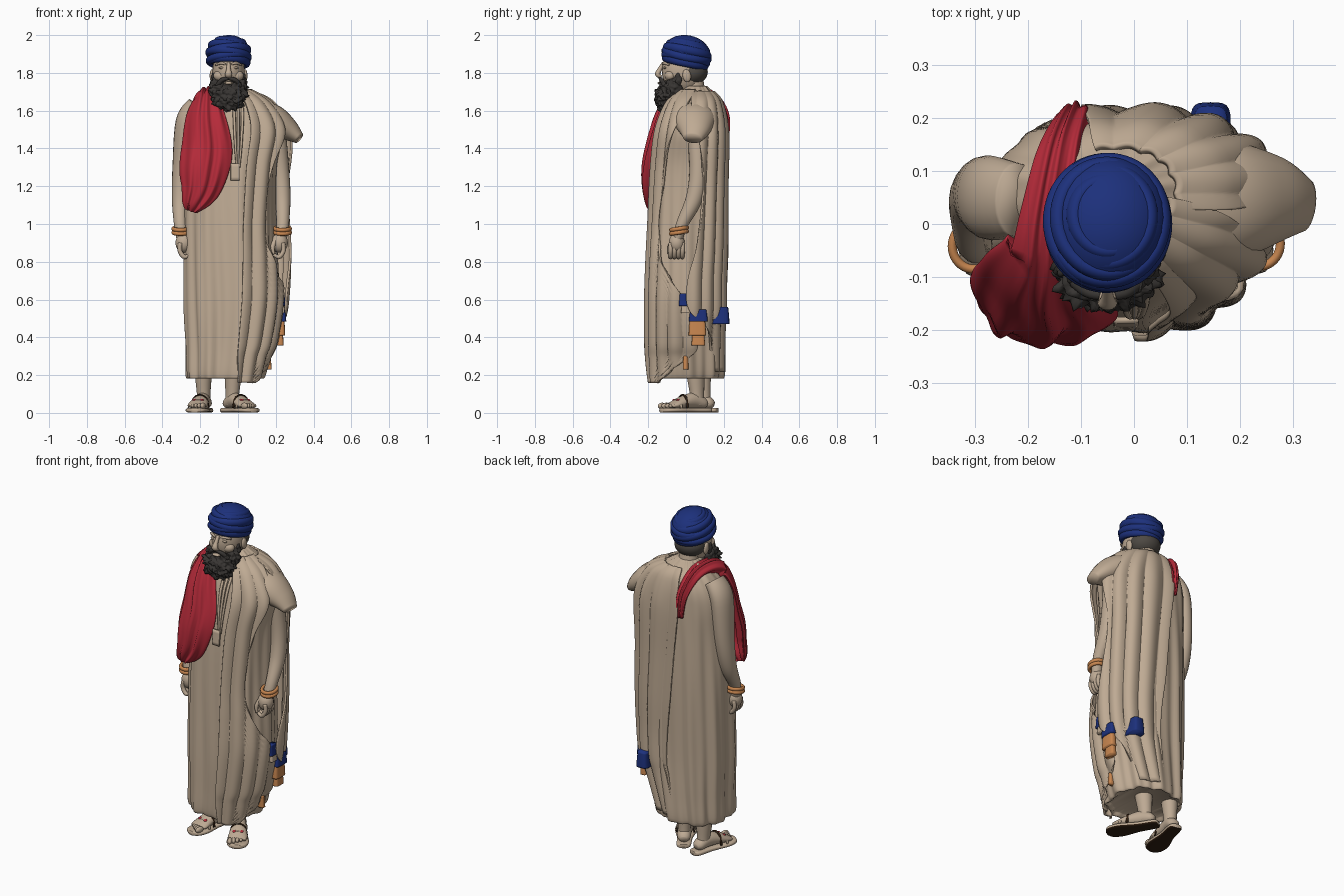
import bpy, bmesh, math
from math import sin, cos, pi, radians
from mathutils import Vector, Matrix, noise

if "Cube" in bpy.data.objects:
    bpy.data.objects.remove(bpy.data.objects["Cube"])


def material(name, rgb):
    m = bpy.data.materials.new(name)
    m.use_nodes = True
    m.diffuse_color = (*rgb, 1)
    m.node_tree.nodes["Principled BSDF"].inputs["Base Color"].default_value = (*rgb, 1)
    return m


TAN = material("tan cloth", (.52, .405, .295))
SKIN = material("skin", (.51, .4, .295))
BLUE = material("blue cloth", (.012, .03, .2))
RED = material("red cloth", (.47, .024, .042))
ORANGE = material("orange trim", (.58, .24, .08))
BEARD = material("dark beard", (.04, .036, .033))
HAIR = material("grey hair", (.075, .066, .056))
SOLE = material("dark sole", (.03, .014, .006))


def finish(name, bm, mat):
    bmesh.ops.recalc_face_normals(bm, faces=bm.faces)
    me = bpy.data.meshes.new(name)
    bm.to_mesh(me)
    bm.free()
    me.materials.append(mat)
    me.polygons.foreach_set("use_smooth", [True] * len(me.polygons))
    ob = bpy.data.objects.new(name, me)
    bpy.context.collection.objects.link(ob)
    return ob


def spline(rows, steps, loop=False):
    """Smooth interpolation through rows of numbers."""
    k, out = len(rows), []
    spans = k if loop else k - 1
    for i in range(steps if loop else steps + 1):
        s = i * spans / steps
        j = min(int(s), spans - 1)
        t = s - j
        pick = (lambda q: rows[q % k]) if loop else (lambda q: rows[max(0, min(k - 1, q))])
        out.append([.5 * (2 * b + (c - a) * t + (2 * a - 5 * b + 4 * c - d) * t * t + (3 * b - a - 3 * c + d) * t ** 3)
                    for a, b, c, d in zip(pick(j - 1), pick(j), pick(j + 1), pick(j + 2))])
    return out


def skin_rows(name, rows, mat, wrap=True, loop=False):
    """Join rows of points into a surface."""
    bm = bmesh.new()
    vs = [[bm.verts.new(p) for p in r] for r in rows]
    n = len(vs[0])
    for i in range(len(vs) if loop else len(vs) - 1):
        a, b = vs[i], vs[(i + 1) % len(vs)]
        for j in range(n if wrap else n - 1):
            k = (j + 1) % n
            bm.faces.new((a[j], a[k], b[k], b[j]))
    if wrap and not loop:
        bm.faces.new(vs[0])
        bm.faces.new(vs[-1])
    return finish(name, bm, mat)


def power(v, e):
    return math.copysign(abs(v) ** e, v)


def sweep(name, rows, mat, n=16, steps=20, ref=(1, 0, 0), loop=False, e=1, shape=None):
    """Sweep an oval along rows of (x, y, z, half width, half thickness)."""
    rows = spline(rows, steps, loop)
    pts, out, ref = [Vector(r[:3]) for r in rows], [], Vector(ref)
    for i, (c, r) in enumerate(zip(pts, rows)):
        lo, hi = (i - 1, (i + 1) % len(pts)) if loop else (max(i - 1, 0), min(i + 1, len(pts) - 1))
        t = (pts[hi] - pts[lo]).normalized()
        s = (ref - t * ref.dot(t)).normalized()
        nrm = t.cross(s)
        ring = []
        for j in range(n):
            a = 2 * pi * j / n
            p = c + s * r[3] * power(cos(a), e) + nrm * r[4] * power(sin(a), e)
            ring.append(p + shape(cos(a), sin(a), nrm, r) if shape else p)
        out.append(ring)
    return skin_rows(name, out, mat, True, loop)


def drape(name, rows, mat, fold, n=120, steps=60, sheet=False):
    """Cloth from rows of (z, cx, cy, rx, ry, start angle, end angle)."""
    out = []
    for z, cx, cy, rx, ry, a0, a1 in spline(rows, steps):
        ring = []
        for j in range(n):
            a = radians(a0 + (a1 - a0) * j / (n - 1 if sheet else n))
            f = fold(a, z)
            ring.append((cx + rx * power(cos(a), .88) + f * cos(a), cy + ry * power(sin(a), .88) + f * sin(a), z))
        out.append(ring)
    ob = skin_rows(name, out, mat, not sheet)
    if sheet:
        mod = ob.modifiers.new("thickness", "SOLIDIFY")
        mod.thickness, mod.offset = .012, 0
    return ob


def ball(name, loc, r, mat, tilt=0, rough=0, seg=24):
    bm = bmesh.new()
    bmesh.ops.create_uvsphere(bm, u_segments=seg, v_segments=seg * 2 // 3, radius=1)
    for v in bm.verts:
        d = v.co.copy()
        v.co = Vector((d.x * r[0], d.y * r[1], d.z * r[2]))
        if rough:
            v.co += d * rough * (noise.noise(v.co * 75) + abs(noise.noise(v.co * 38)))
    bmesh.ops.transform(bm, matrix=Matrix.Translation(loc) @ Matrix.Rotation(tilt, 4, "X"), verts=bm.verts)
    return finish(name, bm, mat)


def ring(name, c, rx, ry, w, t, mat, tilt=0, roll=0, steps=40):
    m = Matrix.Rotation(tilt, 3, "X") @ Matrix.Rotation(roll, 3, "Y")
    rows = []
    for i in range(12):
        p = Vector(c) + m @ Vector((rx * cos(i * pi / 6), ry * sin(i * pi / 6), 0))
        rows.append((*p, w, t))
    return sweep(name, rows, mat, 10, steps, (0, 0, 1), True)


# Long robe with soft vertical folds
def robe_fold(a, z):
    amp = .003 + .006 * max(0, min(1, 1.5 - z))
    return amp * (sin(9 * a + 2 * sin(2 * z)) + .6 * sin(19 * a + 2 * z))


drape("robe", [(z, cx, cy, rx, ry, 0, 360) for z, cx, cy, rx, ry in (
    (1.73, -.045, .05, .065, .06), (1.69, -.035, .05, .12, .095), (1.65, -.025, .05, .18, .13),
    (1.58, -.02, .045, .235, .155), (1.48, -.02, .035, .26, .17), (1.3, -.04, .02, .24, .185),
    (1, -.045, .01, .24, .195), (.6, -.04, 0, .245, .2), (.35, -.055, 0, .22, .2),
    (.19, -.07, 0, .2, .195), (.2, -.07, 0, .17, .165))], TAN, robe_fold)


# Cloak over the left shoulder: pleated front panel and back panel
def pleats(a, z):
    return .022 * min(1, max(.3, (1.75 - z) * 4)) * (abs(sin(8 * a + .5 * sin(3 * z))) - .55)


drape("cloak_front", [
    (1.71, -.03, .05, .095, .085, -80, 0), (1.64, -.02, .045, .2, .15, -76, -10),
    (1.5, -.015, .03, .28, .187, -76, -25), (1.3, -.02, .02, .25, .2, -78, -38),
    (1, -.025, .01, .24, .203, -80, -48), (.8, -.02, .005, .25, .207, -82, -36),
    (.6, -.02, 0, .255, .208, -83, -2), (.38, -.04, 0, .24, .208, -82, 14),
    (.29, -.05, 0, .215, .205, -80, 2), (.16, -.06, 0, .195, .2, -75, -42)], TAN, pleats, 90, 60, True)
drape("cloak_back", [
    (1.7, -.03, .05, .11, .095, -10, 110), (1.64, -.02, .045, .21, .145, -5, 105),
    (1.48, -.01, .03, .285, .185, 8, 105), (1.2, 0, .02, .27, .192, 18, 102),
    (.9, .005, .015, .265, .197, 10, 98), (.7, .005, .01, .26, .197, 0, 94), (.54, 0, .01, .25, .197, 2, 92),
    (.44, -.015, .005, .235, .195, 30, 92), (.22, -.06, 0, .2, .195, 48, 90)],
      TAN, pleats, 90, 50, True)
sweep("shoulder_flap", [(.08, .045, 1.57, .125, .09), (.18, .045, 1.55, .115, .085), (.265, .045, 1.5, .085, .06),
                        (.325, .035, 1.452, .05, .03)], TAN, 24, 16, (0, 1, 0))

# Tassel bands at the cloak edge
for name, c, w, t, h, mat in (
        ("front_blue_band", (.232, -.008, .6), .028, .016, .033, BLUE),
        ("front_tan_band", (.232, 0, .55), .025, .014, .022, TAN),
        ("side_blue_band", (.236, .065, .515), .047, .018, .032, BLUE),
        ("side_orange_tassel", (.228, .06, .455), .044, .02, .045, ORANGE),
        ("side_orange_tip", (.222, .065, .39), .034, .018, .032, ORANGE),
        ("low_orange_tip", (.158, -.002, .265), .014, .018, .035, ORANGE),
        ("back_blue_band", (.145, .178, .515), .05, .035, .045, BLUE)):
    x, y, z = c
    sweep(name, [(x, y, z + h, w * .9, t * .9), (x, y, z, w, t), (x, y, z - h, w * 1.05, t * 1.1)],
          mat, 20, 8, (0, 1, 0), e=.5)


# Red shawl, bundled over the right shoulder
def shawl_ridges(u, s, nrm, r):
    ridge = nrm * r[4] * .3 * s * (sin(11 * u + 1) + .5 * sin(17 * u + 9 * r[2]))
    wrap = max(0, -u) ** 2 * r[3] * .6
    return ridge + Vector((0, wrap if r[1] < -.06 else 0, 0))


sweep("red_shawl", [
    (-.105, .21, 1.44, .022, .012), (-.115, .2, 1.57, .034, .022), (-.14, .13, 1.67, .045, .028),
    (-.16, .02, 1.69, .055, .03), (-.165, -.07, 1.65, .075, .033), (-.17, -.125, 1.55, .11, .035),
    (-.165, -.165, 1.4, .135, .037), (-.18, -.185, 1.29, .132, .038), (-.2, -.188, 1.19, .108, .036),
    (-.235, -.178, 1.11, .068, .03), (-.25, -.168, 1.07, .035, .015)], RED, 72, 60, shape=shawl_ridges)

# Neck cords and chest pouch
for i in range(3):
    x = -.02 + .022 * i
    sweep("neck_cord", [(x - .005, -.03, 1.69, .006, .006), (x, -.125, 1.57, .008, .008),
                        (x * .7, -.166, 1.42, .007, .007), (x * .3, -.177, 1.3, .005, .005)], TAN, 8)
sweep("chest_pouch", [(-.015, -.182, 1.32, .024, .006), (-.015, -.189, 1.23, .024, .006)], TAN, 16, 4, e=.3)

# Arms, hands and bangles
ARMS = {
    "left": (1, [(.2, .05, 1.53, .05, .05), (.225, .065, 1.3, .045, .047), (.235, .045, 1.14, .043, .045),
                 (.237, -.02, 1.0, .033, .032), (.226, -.045, .92, .032, .027)]),
    "right": (-1, [(-.22, .045, 1.63, .05, .07), (-.275, .05, 1.54, .055, .08), (-.297, .055, 1.3, .05, .062),
                   (-.305, .03, 1.13, .045, .047), (-.305, -.03, 1.0, .034, .033), (-.293, -.05, .92, .032, .027)])}
for side, (sx, path) in ARMS.items():
    sweep(side + "_arm", path, SKIN, 20, 30)
    x, y, z = path[-1][:3]
    ball(side + "_palm", (x - .006 * sx, y - .004, .9), (.044, .042, .052), SKIN)
    for i in range(4):
        fy = y - .036 + i * .021
        fx = x - .003 * sx
        sweep(side + "_finger", [(fx + .014 * sx, fy, .9, .012, .012), (fx + .018 * sx, fy, .858, .012, .012),
                                 (fx - .006 * sx, fy - .002, .825, .012, .012), (fx - .035 * sx, fy, .84, .008, .008)],
              SKIN, 8, 10, (0, 1, 0))
    sweep(side + "_thumb", [(x - .025 * sx, y - .02, .92, .013, .013), (x - .042 * sx, y - .04, .88, .012, .012),
                            (x - .036 * sx, y - .045, .84, .007, .007)], SKIN, 8, 10, (0, 1, 0))
    for dz in (0, .02):
        ring(side + "_bangle", (x + .01 * sx, y + .008, .955 + dz), .041, .044, .011, .009, ORANGE, .15)

# Head, neck and features
hx = -.05
sweep("neck", [(hx, .055, 1.66, .06, .055), (hx, .04, 1.74, .057, .055), (hx, .02, 1.82, .06, .06)], SKIN)
ball("head", (hx, -.015, 1.81), (.086, .113, .125), SKIN)
ball("hair", (hx, .032, 1.8), (.089, .084, .068), HAIR, .2)
sweep("nose", [(hx, -.118, 1.855, .009, .008), (hx, -.138, 1.82, .012, .012), (hx, -.15, 1.792, .019, .014),
               (hx, -.13, 1.777, .014, .008)], SKIN, 12, 12)
for sx in (-1, 1):
    ball("ear", (hx + sx * .088, .004, 1.785), (.012, .022, .034), SKIN, .15)
    ball("cheek", (hx + sx * .04, -.083, 1.785), (.04, .03, .03), SKIN)
    ball("eye", (hx + sx * .038, -.112, 1.827), (.015, .008, .006), SKIN)
    sweep("brow", [(hx + sx * .016, -.123, 1.845, .005, .005), (hx + sx * .04, -.115, 1.852, .008, .007),
                   (hx + sx * .068, -.09, 1.842, .005, .005)], SKIN, 8, 10, (0, 0, 1))
    sweep("moustache", [(hx, -.136, 1.771, .008, .009), (hx + sx * .035, -.13, 1.762, .012, .011),
                        (hx + sx * .062, -.11, 1.73, .012, .012)], BEARD, 10, 12, (0, 0, 1))
    ball("side_beard", (hx + sx * .07, -.068, 1.715), (.026, .036, .055), BEARD, 0, .016, 36)
    ball("sideburn", (hx + sx * .08, -.04, 1.765), (.01, .016, .035), BEARD, 0, .006)
ball("lower_lip", (hx, -.136, 1.746), (.025, .014, .008), SKIN)
ball("beard", (hx, -.1, 1.685), (.09, .053, .068), BEARD, -.1, .024, 64)
ball("beard_tip", (hx - .005, -.115, 1.645), (.07, .038, .038), BEARD, 0, .02, 48)

# Wrapped turban
tilt = -.2
ball("turban_dome", (hx + .002, .005, 1.905), (.114, .125, .094), BLUE, tilt)
for dz, r, w, roll in ((-.04, .099, .024, .04), (-.026, .105, .02, -.1), (-.005, .107, .022, .12),
                       (.012, .104, .024, -.08), (.03, .094, .024, .14), (.044, .08, .022, -.12),
                       (.058, .062, .024, .08)):
    ring("turban_wrap", (hx, .004 + dz * .2, 1.9 + dz), r, r * 1.1, w, .017, BLUE, tilt, roll, 60)

# Legs, feet and sandals
for side, pos, yaw in (("left", (.005, 0, 0), 31), ("right", (-.197, .025, 0), -13)):
    parts = [
        sweep(side + "_leg", [(0, .07, .04, .034, .038), (0, .068, .1, .036, .039), (0, .06, .2, .045, .049),
                              (0, .05, .3, .053, .053)], SKIN),
        sweep(side + "_foot", [(0, .125, .045, .02, .016), (0, .105, .05, .036, .03), (0, .05, .065, .039, .042),
                               (0, -.02, .056, .046, .034), (0, -.075, .042, .053, .021),
                               (0, -.105, .037, .046, .011)], SKIN)]
    sole = sweep(side + "_sandal_sole", [(0, .148, .014, .012, .012), (0, .13, .014, .038, .013),
                                         (0, .03, .014, .043, .013), (0, -.07, .014, .061, .013),
                                         (0, -.13, .014, .05, .013), (0, -.152, .014, .02, .012)], TAN, 24, 30, e=.6)
    sole.data.materials.append(SOLE)
    for f in sole.data.polygons:
        f.material_index = 1 if f.normal.z < -.25 else 0
    parts.append(sole)
    inner = -1 if side == "left" else 1
    for i in range(5):
        r = .017 - .002 * i
        parts.append(ball(side + "_toe", (inner * (.04 - .02 * i), -.122 + .007 * i, .037), (r * .8, r * 1.6, r), SKIN))
    for y, h, w in ((-.06, .07, .054), (-.02, .096, .048)):
        parts.append(sweep(side + "_strap", [(-w, y, .025, .008, .004), (-w * .75, y, h * .8, .008, .004),
                                             (0, y, h, .008, .004), (w * .75, y, h * .8, .008, .004),
                                             (w, y, .025, .008, .004)], TAN if y < -.05 else SOLE, 8, 16, (0, 1, 0)))
    for bx in (-.02, .02):
        parts.append(ball(side + "_strap_bead", (bx, -.06, .066), (.011, .011, .008), RED))
    for p in parts:
        p.matrix_world = Matrix.Translation(pos) @ Matrix.Rotation(radians(yaw), 4, "Z")
